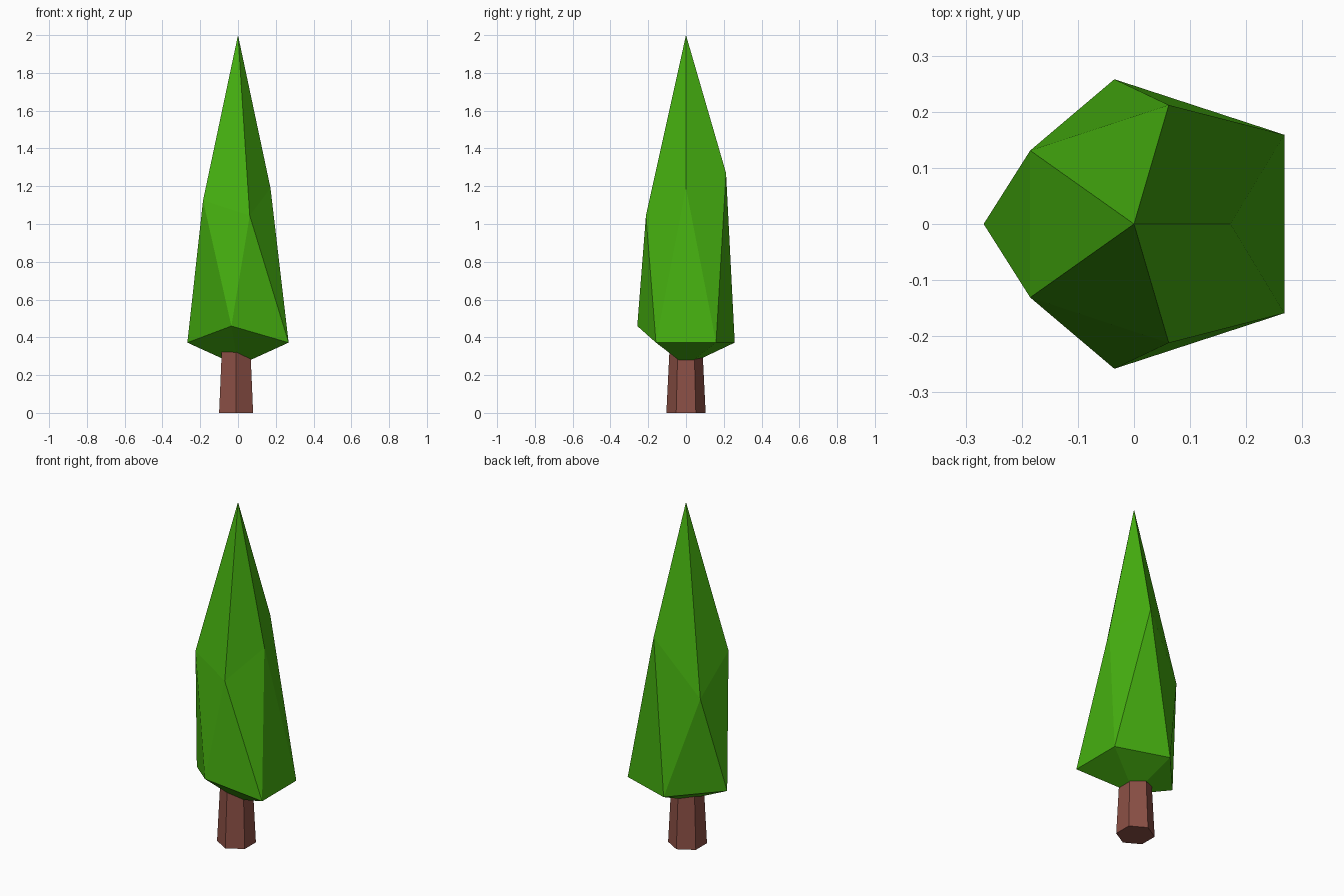
import bpy, bmesh
from math import radians
from mathutils import Matrix

if "Cube" in bpy.data.objects:
    bpy.data.objects.remove(bpy.data.objects["Cube"])


def finish(bm, name, color):
    mesh = bpy.data.meshes.new(name)
    bm.to_mesh(mesh)
    bm.free()
    obj = bpy.data.objects.new(name, mesh)
    bpy.context.collection.objects.link(obj)
    mat = bpy.data.materials.new(name + "_material")
    mat.diffuse_color = color
    mat.use_nodes = True
    mat.node_tree.nodes["Principled BSDF"].inputs["Base Color"].default_value = mat.diffuse_color
    mesh.materials.append(mat)
    return obj


# Foliage: stretched icosahedron with two staggered, uneven five-point rings
upper_ring = [(0.172, 0, 1.19), (0.062, 0.212, 1.27), (-0.185, 0.131, 0.94),
              (-0.185, -0.131, 1.125), (0.062, -0.212, 1.045)]
lower_ring = [(0.268, 0.159, 0.372), (-0.035, 0.258, 0.372), (-0.268, 0, 0.372),
              (-0.035, -0.258, 0.46), (0.268, -0.159, 0.372)]
bm = bmesh.new()
tip = bm.verts.new((0, 0, 2))
base = bm.verts.new((0, 0, 0.25))
up = [bm.verts.new(p) for p in upper_ring]
low = [bm.verts.new(p) for p in lower_ring]
for i in range(5):
    j = (i + 1) % 5
    bm.faces.new((tip, up[i], up[j]))
    bm.faces.new((up[i], low[i], up[j]))
    bm.faces.new((up[j], low[i], low[j]))
    bm.faces.new((base, low[j], low[i]))
finish(bm, "foliage", (0.06, 0.43, 0.005, 1))

# Trunk: tapered hexagonal post reaching into the foliage
height = 0.4
bm = bmesh.new()
bmesh.ops.create_cone(bm, cap_ends=True, segments=6, radius1=0.104,
                      radius2=0.084, depth=height)
# Corners face front and back
corner = max(bm.verts, key=lambda v: v.co.y)
turn = 0 if abs(corner.co.x) < 0.001 else radians(30)
bm.transform(Matrix.Translation((-0.01, 0, height / 2)) @ Matrix.Rotation(turn, 4, 'Z'))
finish(bm, "trunk", (0.26, 0.08, 0.06, 1))
